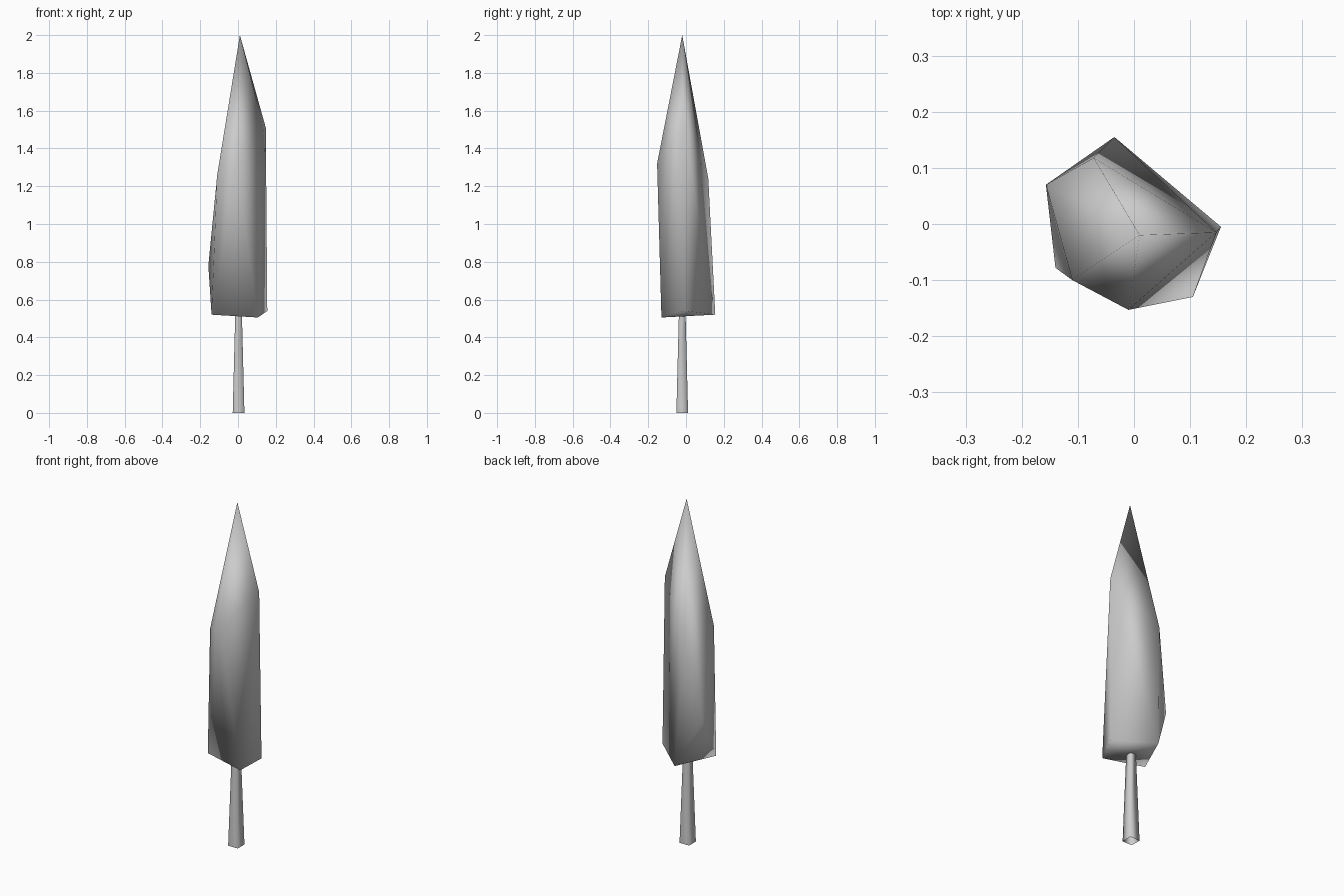
import bpy, bmesh

if "Cube" in bpy.data.objects:
    bpy.data.objects.remove(bpy.data.objects["Cube"])


def finish(bm, name):
    """Turn a bmesh into a smooth-shaded object."""
    bmesh.ops.recalc_face_normals(bm, faces=bm.faces)
    for f in bm.faces:
        f.smooth = True
    mesh = bpy.data.meshes.new(name)
    bm.to_mesh(mesh)
    bm.free()
    obj = bpy.data.objects.new(name, mesh)
    bpy.context.collection.objects.link(obj)
    return obj


# Foliage: irregular faceted spire wrapped around a few hand-placed corners
corners = [
    (0.105, -0.13, 0.505), (-0.14, -0.078, 0.52),      # bottom rim
    (-0.035, 0.155, 0.52), (0.155, -0.005, 0.54),
    (-0.157, 0.07, 0.78),                              # left bulge
    (0.147, -0.015, 1.51), (-0.01, -0.153, 1.32),      # shoulders
    (-0.11, -0.10, 1.26), (-0.072, 0.118, 1.24),
    (0.01, -0.02, 2.0),                                # tip
]
bm = bmesh.new()
for co in corners:
    bm.verts.new(co)
bmesh.ops.convex_hull(bm, input=bm.verts[:])
finish(bm, "foliage")

# Trunk: open, tapered square post
bm = bmesh.new()
rings = []
for z, r in ((0.0, 0.031), (0.55, 0.017)):
    rings.append([bm.verts.new((0.003 + sx * r, -0.02 + sy * r, z))
                  for sx, sy in ((-1, -1), (1, -1), (1, 1), (-1, 1))])
low, high = rings
for i in range(4):
    j = (i + 1) % 4
    bm.faces.new((low[i], low[j], high[j], high[i]))
finish(bm, "trunk")
